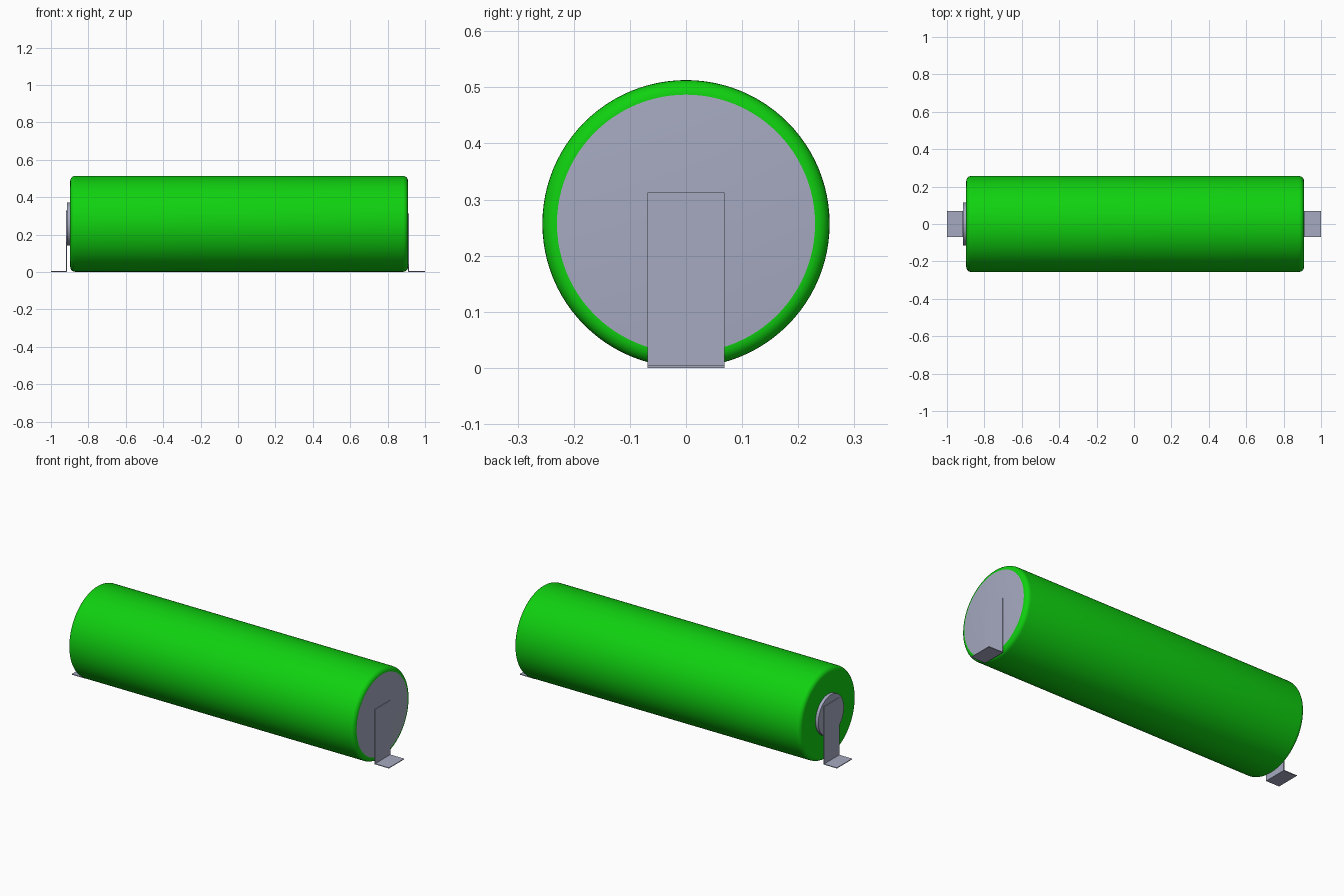
import bpy, bmesh, math
from mathutils import Vector

if "Cube" in bpy.data.objects:
    bpy.data.objects.remove(bpy.data.objects["Cube"], do_unlink=True)

R, FILLET, ZC = 0.256, 0.026, 0.257      # body radius, edge rounding, axis height
X0, X1 = -0.897, 0.909                   # body ends
BUTTON_X = -0.915


def material(name, rgb):
    m = bpy.data.materials.new(name)
    m.use_nodes = True
    col = (*rgb, 1.0)
    m.diffuse_color = col
    m.node_tree.nodes["Principled BSDF"].inputs["Base Color"].default_value = col
    return m


green = material("green sleeve", (0.005, 0.64, 0.005))
metal = material("grey metal", (0.38, 0.40, 0.53))


def finish(name, bm, mats):
    bmesh.ops.recalc_face_normals(bm, faces=bm.faces)
    mesh = bpy.data.meshes.new(name)
    bm.to_mesh(mesh)
    bm.free()
    for m in mats:
        mesh.materials.append(m)
    ob = bpy.data.objects.new(name, mesh)
    bpy.context.collection.objects.link(ob)
    return ob


def lathe(name, profile, mats, steps=96):
    """Spin (x, radius) points around the cell's long axis and cap both ends."""
    bm = bmesh.new()
    rings = []
    for x, r in profile:
        rings.append([bm.verts.new((x, r * math.cos(a), ZC + r * math.sin(a)))
                      for a in (2 * math.pi * i / steps for i in range(steps))])
    for a, b in zip(rings, rings[1:]):
        for i in range(steps):
            j = (i + 1) % steps
            bm.faces.new((a[i], a[j], b[j], b[i]))
    bm.faces.new(rings[0])
    bm.faces.new(rings[-1])
    ob = finish(name, bm, mats)
    bpy.ops.object.select_all(action='DESELECT')
    ob.select_set(True)
    bpy.context.view_layer.objects.active = ob
    bpy.ops.object.shade_smooth_by_angle(angle=math.radians(35))
    return ob


def solder_tab(name, side, x_in, top, width=0.137, t=0.004):
    """L-shaped strip: upright against the end, foot pointing outwards."""
    xi, xo, tip = x_in * side, (x_in + t) * side, side
    outline = [(xi, 0), (tip, 0), (tip, t), (xo, t), (xo, top), (xi, top)]
    bm = bmesh.new()
    face = bm.faces.new([bm.verts.new((x, -width / 2, z)) for x, z in outline])
    ext = bmesh.ops.extrude_face_region(bm, geom=[face])
    moved = [v for v in ext["geom"] if isinstance(v, bmesh.types.BMVert)]
    bmesh.ops.translate(bm, verts=moved, vec=Vector((0, width, 0)))
    return finish(name, bm, [metal])


# Cell body with rounded rims; the flat end at +x is bare metal
arc = [math.radians(a) for a in range(0, 91, 15)]
left_rim = [(X0 + FILLET * (1 - math.sin(a)), R - FILLET * (1 - math.cos(a)))
            for a in reversed(arc)]
right_rim = [(X1 - FILLET * (1 - math.sin(a)), R - FILLET * (1 - math.cos(a)))
             for a in arc]
body = lathe("cell_body", left_rim + right_rim, [green, metal])
for p in body.data.polygons:
    if p.normal.x > 0.999:
        p.material_index = 1

# Raised positive button
lathe("positive_button", [(BUTTON_X, 0.115), (X0 + 0.005, 0.115)], [metal])

# Solder tabs at both ends
solder_tab("negative_tab", 1, X1, 0.313)
solder_tab("positive_tab", -1, -BUTTON_X, 0.33)
